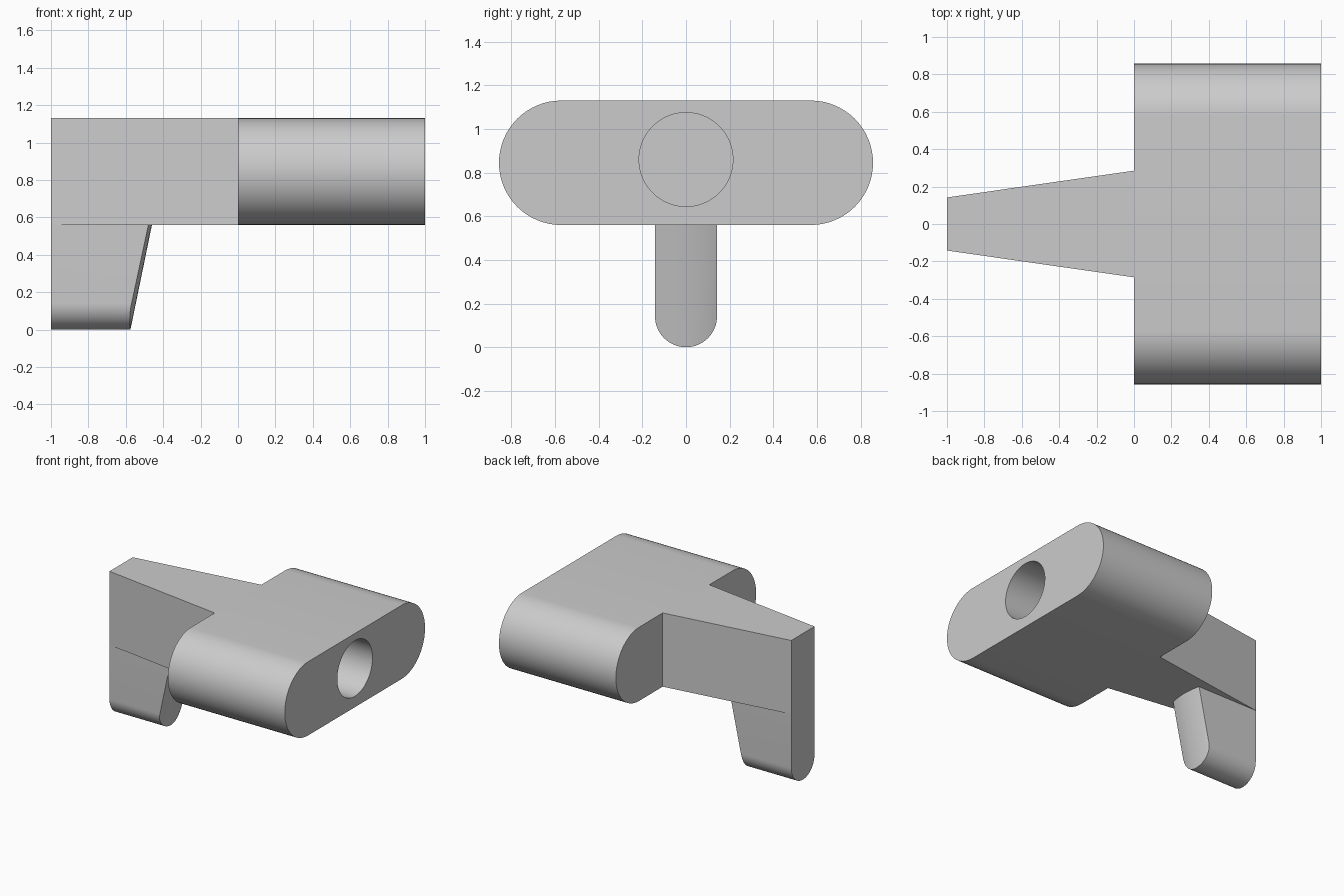
import bpy
import bmesh
from math import sin, cos, pi, radians
from mathutils import Matrix

cube = bpy.data.objects.get("Cube")
if cube:
    bpy.data.objects.remove(cube, do_unlink=True)

grey = bpy.data.materials.new("plain_grey")
grey.use_nodes = True
colour = (0.6, 0.6, 0.6, 1)
grey.diffuse_color = colour
grey.node_tree.nodes["Principled BSDF"].inputs["Base Color"].default_value = colour

BOTTOM, TOP = 0.56, 1.13
MID = (BOTTOM + TOP) / 2
END_R = (TOP - BOTTOM) / 2
HALF_LEG = 0.142


def to_object(name, bm):
    bmesh.ops.recalc_face_normals(bm, faces=bm.faces)
    mesh = bpy.data.meshes.new(name)
    bm.to_mesh(mesh)
    bm.free()
    mesh.materials.append(grey)
    obj = bpy.data.objects.new(name, mesh)
    bpy.context.collection.objects.link(obj)
    return obj


def prism(name, points, direction):
    """Extrude a closed outline along a direction."""
    bm = bmesh.new()
    face = bm.faces.new([bm.verts.new(p) for p in points])
    result = bmesh.ops.extrude_face_region(bm, geom=[face], use_keep_orig=True)
    moved = [v for v in result["geom"] if isinstance(v, bmesh.types.BMVert)]
    bmesh.ops.translate(bm, vec=direction, verts=moved)
    return to_object(name, bm)


def cone(name, r1, r2, depth, matrix):
    bm = bmesh.new()
    bmesh.ops.create_cone(bm, cap_ends=True, segments=96, radius1=r1,
                          radius2=r2, depth=depth, matrix=matrix)
    return to_object(name, bm)


def arc(y, z, radius, start, end, steps=32):
    angles = [radians(start + (end - start) * i / steps) for i in range(steps + 1)]
    return [(y + radius * cos(a), z + radius * sin(a)) for a in angles]


def activate(obj):
    bpy.ops.object.select_all(action="DESELECT")
    obj.select_set(True)
    bpy.context.view_layer.objects.active = obj


def cut(obj, cutter, operation):
    cutter.hide_render = True
    mod = obj.modifiers.new("cut", "BOOLEAN")
    mod.operation = operation
    mod.solver = "EXACT"
    mod.object = cutter
    activate(obj)
    bpy.ops.object.modifier_apply(modifier=mod.name)
    bpy.data.objects.remove(cutter, do_unlink=True)


# Wide body with rounded ends and a round bore
flat = 0.857 - END_R
outline = arc(flat, MID, END_R, -90, 90) + arc(-flat, MID, END_R, 90, 270)
body = prism("body", [(0, y, z) for y, z in outline], (1, 0, 0))
bore = cone("bore_cutter", 0.215, 0.215, 3,
            Matrix.Translation((0.5, 0, 0.86)) @ Matrix.Rotation(pi / 2, 4, "Y"))
cut(body, bore, "DIFFERENCE")

# Tapered arm, whose wide end closes the bore
arm = prism("arm", [(-1, -HALF_LEG, BOTTOM), (0, -0.285, BOTTOM),
                    (0, 0.285, BOTTOM), (-1, HALF_LEG, BOTTOM)],
            (0, 0, TOP - BOTTOM))

# Leg with a rounded foot, its inner face trimmed to a cone
outline = arc(0, HALF_LEG, HALF_LEG, 180, 360)
outline += [(HALF_LEG, BOTTOM), (-HALF_LEG, BOTTOM)]
leg = prism("leg", [(-1, y, z) for y, z in outline], (0.8, 0, 0))
slope = (0.54 - 0.425) / BOTTOM
trim = cone("leg_trim", 0.425 - 0.1 * slope, 0.54 + 0.1 * slope, BOTTOM + 0.2,
            Matrix.Translation((-1, 0, BOTTOM / 2)))
cut(leg, trim, "INTERSECT")

for part in (body, arm, leg):
    activate(part)
    bpy.ops.object.shade_smooth_by_angle(angle=radians(30))
